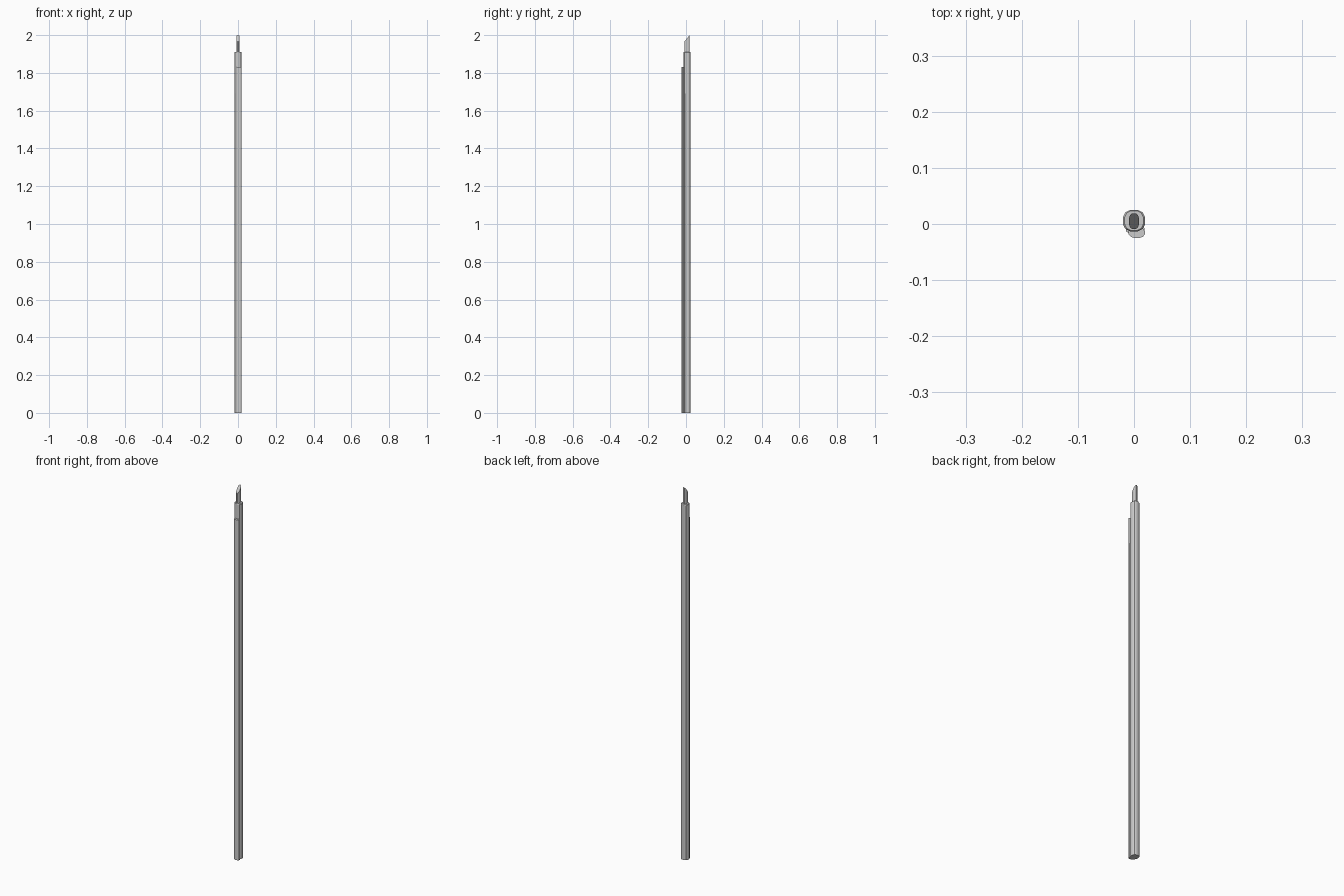
import bpy, bmesh, math

if "Cube" in bpy.data.objects:
    bpy.data.objects.remove(bpy.data.objects["Cube"])


def oval(cx, cy, hx, hy, n=12, power=2.6):
    """Rounded-rectangle outline with n corners."""
    pts = []
    for i in range(n):
        a = 2 * math.pi * (i + 0.5) / n
        c, s = math.cos(a), math.sin(a)
        pts.append((math.copysign(abs(c) ** (2 / power), c),
                    math.copysign(abs(s) ** (2 / power), s)))
    mx, my = max(p[0] for p in pts), max(p[1] for p in pts)
    return [(cx + hx * p[0] / mx, cy + hy * p[1] / my) for p in pts]


def loft(name, rings):
    """Skin a stack of (outline, height function) rings and cap both ends."""
    bm = bmesh.new()
    loops = [[bm.verts.new((x, y, h(x, y))) for x, y in pts] for pts, h in rings]
    n = len(loops[0])
    for a, b in zip(loops, loops[1:]):
        for i in range(n):
            j = (i + 1) % n
            bm.faces.new((a[i], a[j], b[j], b[i]))
    bm.faces.new(loops[0][::-1])
    bm.faces.new(loops[-1])
    bmesh.ops.recalc_face_normals(bm, faces=bm.faces)
    me = bpy.data.meshes.new(name)
    bm.to_mesh(me)
    bm.free()
    ob = bpy.data.objects.new(name, me)
    bpy.context.collection.objects.link(ob)
    return ob


def at(z):
    return lambda x, y: z


CY = 0.006  # centre of the main rod

# main rod with a slightly bevelled top
loft("main_rod", [
    (oval(0, CY, 0.0195, 0.019), at(0)),
    (oval(0, CY, 0.0195, 0.019), at(1.908)),
    (oval(0, CY, 0.0165, 0.0175), at(1.911)),
])

# slender tip, cut at a slant rising to the back
TY, TH = 0.005, 0.014
tip = oval(0, TY, 0.009, TH)
loft("slanted_tip", [
    (tip, at(1.90)),
    (tip, lambda x, y: 1.965 + 0.035 * (y - TY + TH) / (2 * TH)),
])

# side strip running along the front
strip = oval(0.005, -0.0155, 0.0145, 0.0095, power=2.2)
loft("front_strip", [(strip, at(0)), (strip, at(1.83))])

# shorter filler between strip and rod
filler = oval(0.002, -0.010, 0.0165, 0.008, power=2.2)
loft("filler_strip", [(filler, at(0)), (filler, at(1.69))])
